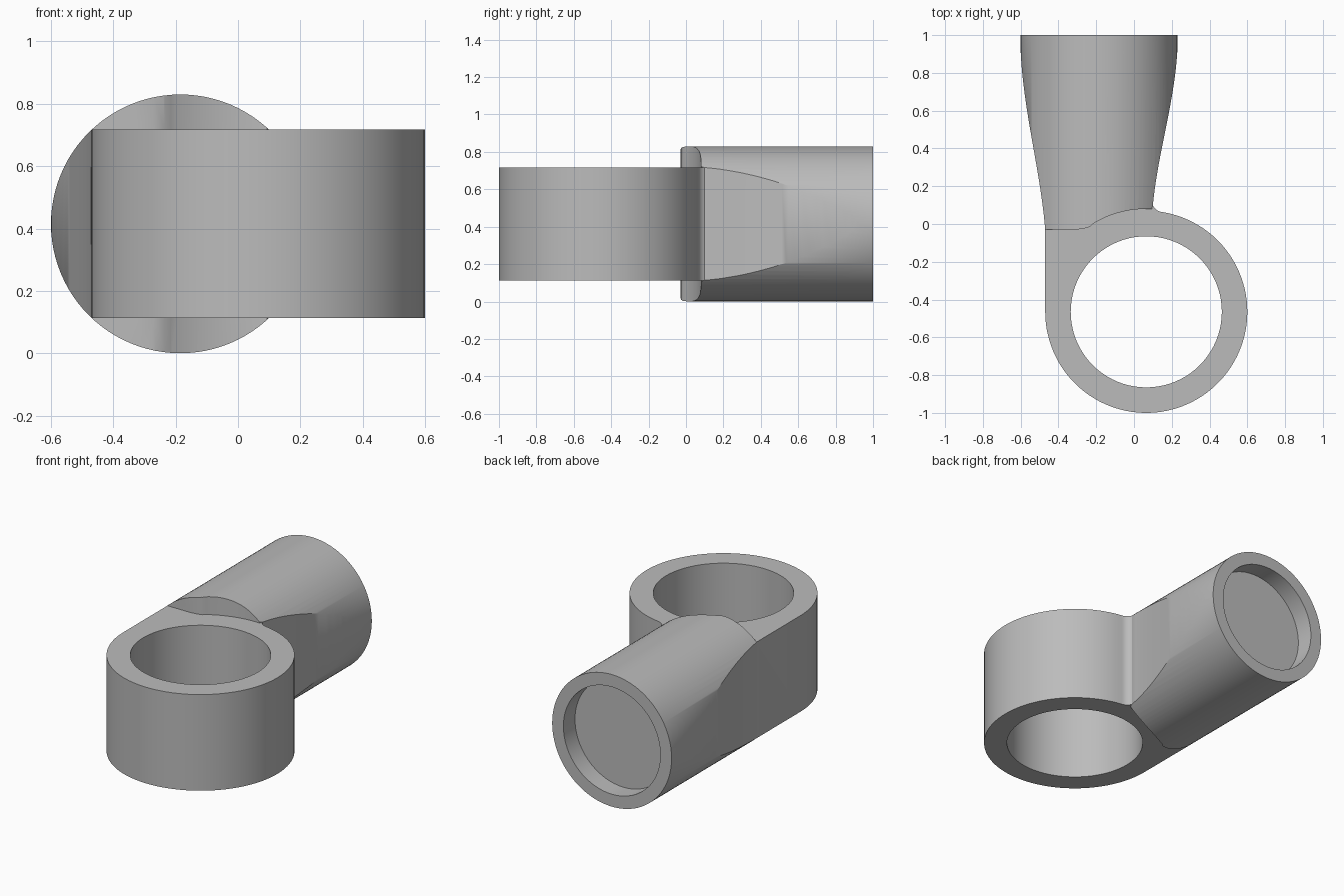
import bpy, bmesh
from math import sin, cos, pi, atan2, sqrt, radians
from mathutils import Matrix

cube = bpy.data.objects.get("Cube")
if cube:
    bpy.data.objects.remove(cube, do_unlink=True)

grey = bpy.data.materials.new("plain grey")
grey.use_nodes = True
GREY = (0.5, 0.5, 0.5, 1)
grey.diffuse_color = GREY
grey.node_tree.nodes["Principled BSDF"].inputs["Base Color"].default_value = GREY

RX, RY, RO, RI = 0.065, -0.465, 0.535, 0.40     # ring centre and radii
SX, SZ, SR = -0.185, 0.415, 0.415               # socket axis and radius
LOW, HIGH = 0.113, 0.717                        # ring height range


def finish(name, bm):
    bmesh.ops.recalc_face_normals(bm, faces=bm.faces)
    mesh = bpy.data.meshes.new(name)
    bm.to_mesh(mesh)
    bm.free()
    mesh.materials.append(grey)
    obj = bpy.data.objects.new(name, mesh)
    bpy.context.collection.objects.link(obj)
    return obj


def prism(name, outline, z0, z1):
    bm = bmesh.new()
    face = bm.faces.new([bm.verts.new((x, y, z0)) for x, y in outline])
    ext = bmesh.ops.extrude_face_region(bm, geom=[face])
    verts = [v for v in ext["geom"] if isinstance(v, bmesh.types.BMVert)]
    bmesh.ops.translate(bm, verts=verts, vec=(0, 0, z1 - z0))
    return finish(name, bm)


def rod(name, radius, y0, y1):
    bm = bmesh.new()
    turn = Matrix.Translation((SX, (y0 + y1) / 2, SZ)) @ Matrix.Rotation(pi / 2, 4, "X")
    bmesh.ops.create_cone(bm, cap_ends=True, segments=96, radius1=radius,
                          radius2=radius, depth=y1 - y0, matrix=turn)
    return finish(name, bm)


def arc(cx, cy, r, a0, a1, n):
    return [(cx + r * cos(a0 + (a1 - a0) * i / n),
             cy + r * sin(a0 + (a1 - a0) * i / n)) for i in range(n + 1)]


def combine(target, tool, operation):
    mod = target.modifiers.new("join", "BOOLEAN")
    mod.operation, mod.object, mod.solver = operation, tool, "EXACT"
    bpy.context.view_layer.objects.active = target
    bpy.ops.object.modifier_apply(modifier=mod.name)
    bpy.data.objects.remove(tool, do_unlink=True)


# Ring body with a straight left wall and a small fillet on the right
F = 0.06
fx = SX + 0.28 + F
fy = RY + sqrt((RO + F) ** 2 - (fx - RX) ** 2)
a = atan2(fy - RY, fx - RX)
outline = arc(fx, fy, F, pi, pi + a, 10)
outline += arc(RX, RY, RO, a, -pi, 80)[1:]
outline += [(SX - 0.285, -0.03), (-0.42, 0.2), (0.04, 0.25)]
body = prism("ring_and_socket", outline, LOW, HIGH)

# Socket: round bar trimmed by a plan that narrows towards the ring
def widen(y, start):
    t = (y - start) / (1 - start)
    return 0.285 + 0.132 * (0.6 * t * t * (3 - 2 * t) + 0.4 * sin(t * pi / 2))

steps = 24
left = [-0.03 + 1.03 * i / steps for i in range(steps + 1)]
right = [0.1 + 0.9 * i / steps for i in range(steps + 1)]
plan = [(SX - widen(y, -0.03), y) for y in reversed(left)]
plan += [(-0.32, -0.03), (-0.27, -0.026), (-0.235, -0.015)]
plan += arc(RX, RY, RO + 0.01, radians(121), radians(87), 14)
plan += [(SX + widen(y, 0.1), y) for y in right]
socket = rod("socket", SR, -0.2, 1.0)
combine(socket, prism("socket_plan", [(x, y + (0.1 if y > 0.999 else 0)) for x, y in plan],
                      -0.1, 1.0), "INTERSECT")
combine(body, socket, "UNION")

# Through hole in the ring and shallow recess in the socket end
combine(body, prism("ring_hole", arc(RX, RY, RI, 0, 2 * pi, 80)[:-1], -0.2, 1.2), "DIFFERENCE")
combine(body, rod("socket_recess", 0.337, 0.885, 1.2), "DIFFERENCE")

# Smooth curved walls, crisp rims
bpy.ops.object.select_all(action="DESELECT")
body.select_set(True)
bpy.context.view_layer.objects.active = body
bpy.ops.object.shade_smooth_by_angle(angle=radians(32))
